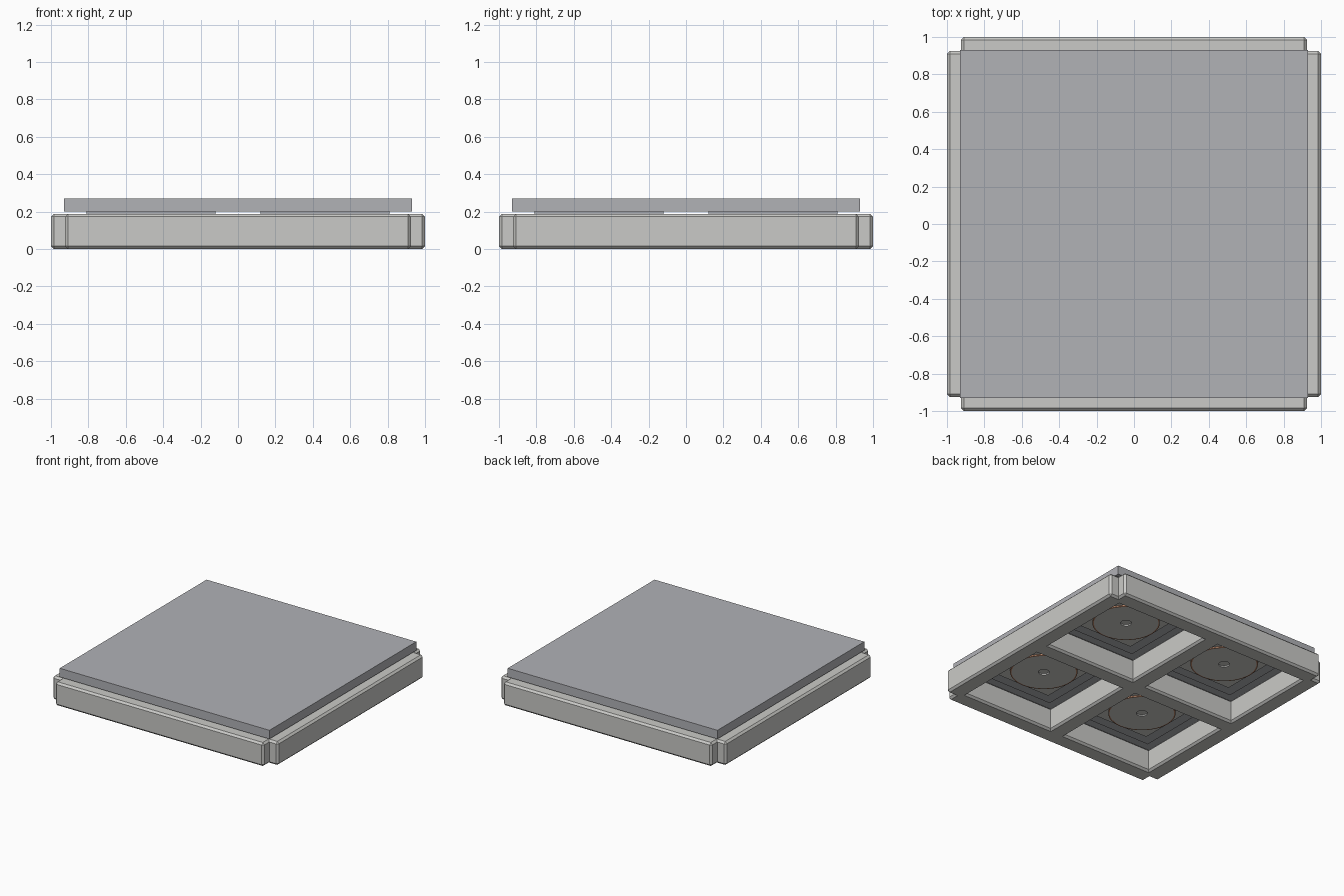
import bpy, bmesh, math

if "Cube" in bpy.data.objects:
    bpy.data.objects.remove(bpy.data.objects["Cube"])


def material(name, rgb):
    m = bpy.data.materials.new(name)
    m.diffuse_color = (*rgb, 1)
    m.use_nodes = True
    m.node_tree.nodes["Principled BSDF"].inputs["Base Color"].default_value = m.diffuse_color
    return m


LIGHT = material("light_grey", (0.59, 0.59, 0.57))
SLATE = material("slate_grey", (0.44, 0.445, 0.47))
COPPER = material("copper", (0.50, 0.25, 0.15))


def finish(name, bm, mat):
    me = bpy.data.meshes.new(name)
    bm.to_mesh(me)
    bm.free()
    me.materials.append(mat)
    ob = bpy.data.objects.new(name, me)
    bpy.context.collection.objects.link(ob)
    return ob


def box(name, center, size, mat, chamfer=0):
    bm = bmesh.new()
    bmesh.ops.create_cube(bm, size=1)
    bmesh.ops.scale(bm, vec=size, verts=bm.verts)
    bmesh.ops.translate(bm, vec=center, verts=bm.verts)
    if chamfer:
        bmesh.ops.bevel(bm, geom=bm.edges[:], offset=chamfer, segments=1, affect='EDGES')
    return finish(name, bm, mat)


def washer(name, x, y, r_in, r_out, z0, z1, mat, n=40):
    """Flat ring with a square cross-section."""
    bm = bmesh.new()
    rings = []
    for i in range(n):
        a = 2 * math.pi * i / n
        rings.append([bm.verts.new((x + r * math.cos(a), y + r * math.sin(a), z))
                      for r, z in ((r_in, z0), (r_out, z0), (r_out, z1), (r_in, z1))])
    for i in range(n):
        p, q = rings[i], rings[(i + 1) % n]
        for k in range(4):
            bm.faces.new((p[k], p[(k + 1) % 4], q[(k + 1) % 4], q[k]))
    bmesh.ops.recalc_face_normals(bm, faces=bm.faces)
    ob = finish(name, bm, mat)
    bpy.context.view_layer.objects.active = ob
    ob.select_set(True)
    bpy.ops.object.shade_smooth_by_angle(angle=math.radians(30))
    ob.select_set(False)


# Chamfered beams: three each way form a two-by-two grid frame
for p in (-0.93, 0, 0.93):
    box("beam_across", (0, p, 0.094), (1.85, 0.14, 0.188), LIGHT, 0.015)
    box("beam_along", (p, 0, 0.094), (0.14, 1.85, 0.188), LIGHT, 0.015)

# Top slab
box("top_slab", (0, 0, 0.235), (1.86, 1.86, 0.07), SLATE)

# Mounting plate, pad, disc and copper ring in each cell
for x in (-0.465, 0.465):
    for y in (-0.465, 0.465):
        box("mount_plate", (x, y, 0.193), (0.69, 0.69, 0.014), SLATE)
        box("pad", (x, y, 0.181), (0.51, 0.51, 0.012), LIGHT)
        washer("disc", x, y, 0.04, 0.235, 0.165, 0.177, LIGHT)
        washer("copper_ring", x, y, 0.235, 0.245, 0.165, 0.177, COPPER)
